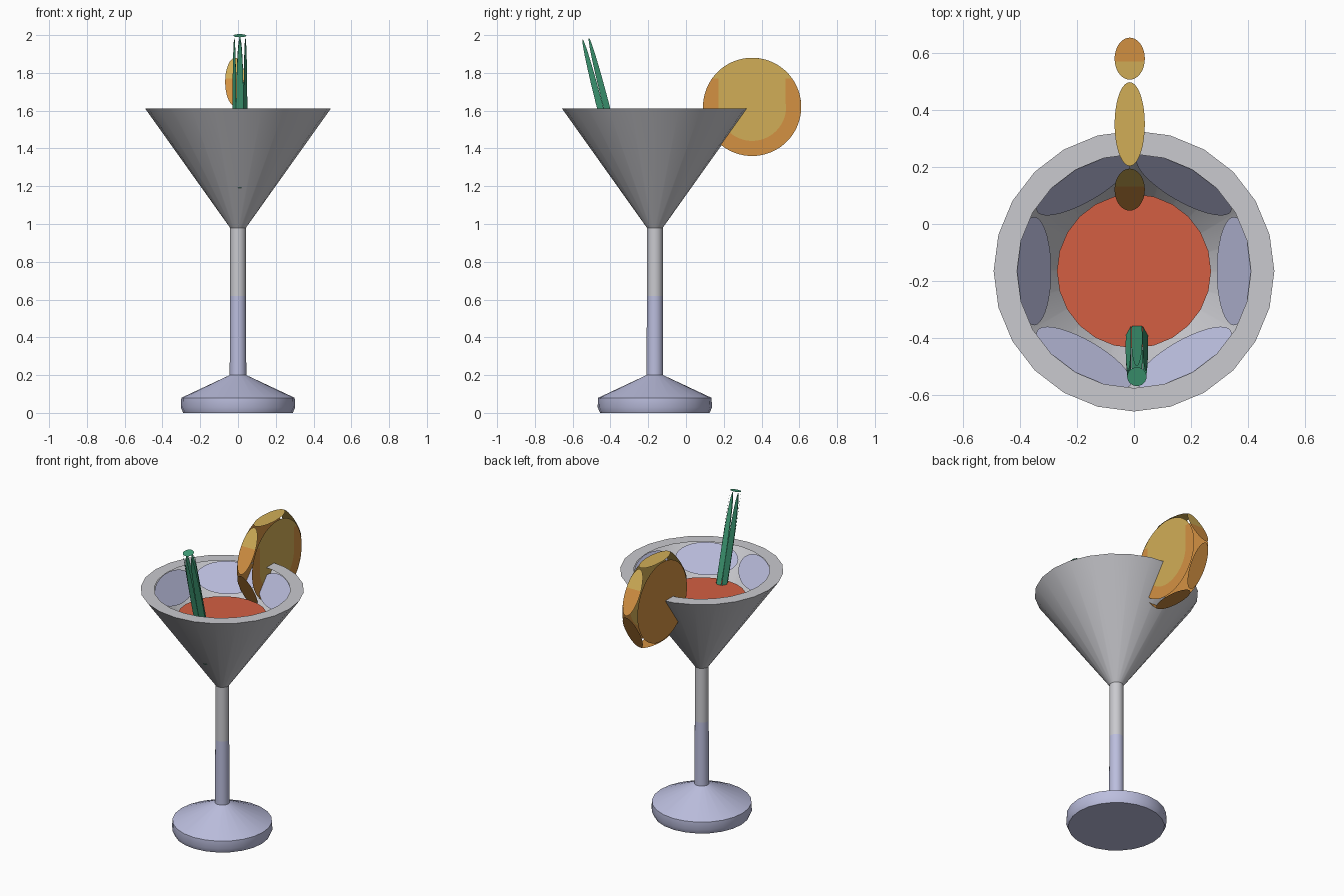
import bpy, bmesh, math
from mathutils import Vector

if "Cube" in bpy.data.objects:
    bpy.data.objects.remove(bpy.data.objects["Cube"])

def mat(name, rgb):
    m = bpy.data.materials.new(name)
    lin = [((c + 0.055) / 1.055) ** 2.4 for c in rgb]
    m.diffuse_color = (*lin, 1)
    m.use_nodes = True
    m.node_tree.nodes["Principled BSDF"].inputs["Base Color"].default_value = m.diffuse_color
    return m

GREY = mat("pale_grey_glass", (0.79, 0.79, 0.81))
LILAC = mat("lilac_glass", (0.735, 0.745, 0.87))
RED = mat("red_drink", (0.83, 0.37, 0.26))
YELLOW = mat("yellow_flesh", (0.82, 0.68, 0.34))
ORANGE = mat("orange_peel", (0.83, 0.57, 0.26))
GREEN = mat("green_straw", (0.25, 0.62, 0.47))
AXIS_Y = -0.165

def finish(bm, name, mats, smooth=False):
    me = bpy.data.meshes.new(name)
    bm.to_mesh(me)
    bm.free()
    ob = bpy.data.objects.new(name, me)
    bpy.context.collection.objects.link(ob)
    for m in mats:
        me.materials.append(m)
    if smooth:
        bpy.context.view_layer.objects.active = ob
        ob.select_set(True)
        bpy.ops.object.shade_smooth_by_angle(angle=math.radians(30))
        ob.select_set(False)
    return ob

def ellipse(bm, c, u, v, n=36):
    """Flat elliptical plate with half axes u and v, facing u x v."""
    c, u, v = Vector(c), Vector(u), Vector(v)
    ang = [2 * math.pi * i / n for i in range(n)]
    return bm.faces.new([bm.verts.new(c + u * math.cos(a) + v * math.sin(a)) for a in ang])

# Glass: lathed foot, stem, bowl and flat rim
profile = [(0.29, 0), (0.303, 0.03), (0.30, 0.08), (0.044, 0.20), (0.042, 0.62),
           (0.042, 0.98), (0.492, 1.612), (0.41, 1.612)]
N = 24
bm = bmesh.new()
rings = []
for r, z in profile:
    rings.append([bm.verts.new((r * math.cos(2 * math.pi * i / N),
                                AXIS_Y + r * math.sin(2 * math.pi * i / N), z)) for i in range(N)])
bm.faces.new(rings[0][::-1])
for lo, hi in zip(rings, rings[1:]):
    for i in range(N):
        j = (i + 1) % N
        bm.faces.new((lo[i], lo[j], hi[j], hi[i]))
for f in bm.faces:
    f.material_index = 1 if f.calc_center_median().z < 0.62 else 0
finish(bm, "glass", [GREY, LILAC], True)

# Six oval facets inside the bowl
bm = bmesh.new()
for k in range(6):
    a = k * math.pi / 3
    out = Vector((math.cos(a), math.sin(a), 0))
    side = Vector((-math.sin(a), math.cos(a), 0))
    ellipse(bm, out * 0.35 + Vector((0, AXIS_Y, 1.527)), out * 0.06 + Vector((0, 0, 0.082)), side * 0.19)
finish(bm, "bowl_facets", [LILAC])

# Drink surface
bm = bmesh.new()
ellipse(bm, (0, AXIS_Y, 1.44), (0.27, 0, 0), (0, 0.27, 0), 24)
finish(bm, "drink", [RED])

# Fruit slice: two round cheeks and six oval edge plates
CX, CY, CZ, R = -0.015, 0.35, 1.62, 0.26
bm = bmesh.new()
ellipse(bm, (CX - 0.055, CY, CZ), (0, 0, R), (0, R, 0), 48)
for f in bm.faces:
    f.material_index = 1
finish(bm, "slice_left_cheek", [YELLOW, ORANGE])

# Right cheek: U-shaped flesh with an orange peel ring below z = 1.77
bm = bmesh.new()
M = 72
inner, outer = [], []
for i in range(M):
    a = 2 * math.pi * i / M
    c, s = math.cos(a), math.sin(a)
    rb = 0.178 / max(abs(c), 0.72) if s > 0 else 0.18
    inner.append(bm.verts.new((CX + 0.055, CY + rb * c, CZ + rb * s)))
    outer.append(bm.verts.new((CX + 0.055, CY + R * c, CZ + R * s)))
bm.faces.new(inner)
for i in range(M):
    j = (i + 1) % M
    f = bm.faces.new((inner[i], outer[i], outer[j], inner[j]))
    f.material_index = 1
bmesh.ops.bisect_plane(bm, geom=bm.verts[:] + bm.edges[:] + bm.faces[:],
                       plane_co=(0, 0, 1.77), plane_no=(0, 0, 1))
for f in bm.faces:
    if f.calc_center_median().z > 1.77:
        f.material_index = 0
finish(bm, "slice_right_cheek", [YELLOW, ORANGE])

bm = bmesh.new()
for k in range(6):
    a = math.radians(30 + 60 * k)
    out = Vector((0, math.cos(a), math.sin(a)))
    side = Vector((0, -math.sin(a), math.cos(a)))
    ellipse(bm, Vector((CX, CY, CZ)) + out * 0.265, side * 0.147, (-0.053, 0, 0))
bmesh.ops.bisect_plane(bm, geom=bm.verts[:] + bm.edges[:] + bm.faces[:],
                       plane_co=(0, 0, 1.77), plane_no=(0, 0, 1))
bmesh.ops.recalc_face_normals(bm, faces=bm.faces[:])
for f in bm.faces:
    c = f.calc_center_median()
    f.material_index = 0 if c.z > 1.77 else 1
    if f.normal.dot(c - Vector((CX, CY, CZ))) < 0:
        f.normal_flip()
finish(bm, "slice_edge", [YELLOW, ORANGE])

# Leaning straw: six long blades with a round top plate
top, bottom = Vector((0.01, -0.535, 1.997)), Vector((0.01, -0.33, 1.2))
d = (top - bottom).normalized()
ex = Vector((1, 0, 0))
ey = d.cross(ex)
bm = bmesh.new()
for k in range(6):
    a = math.radians(30 + 60 * k)
    out = ex * math.cos(a) + ey * math.sin(a)
    side = ey * math.cos(a) - ex * math.sin(a)
    ellipse(bm, (top + bottom) / 2 + out * 0.034, side * 0.0195, d * ((top - bottom).length * 0.479), 48)
for end, flip in ((top, 1), (bottom, -1)):
    ellipse(bm, end, ex * 0.034, ey * 0.034 * flip, 24)
finish(bm, "straw", [GREEN])
